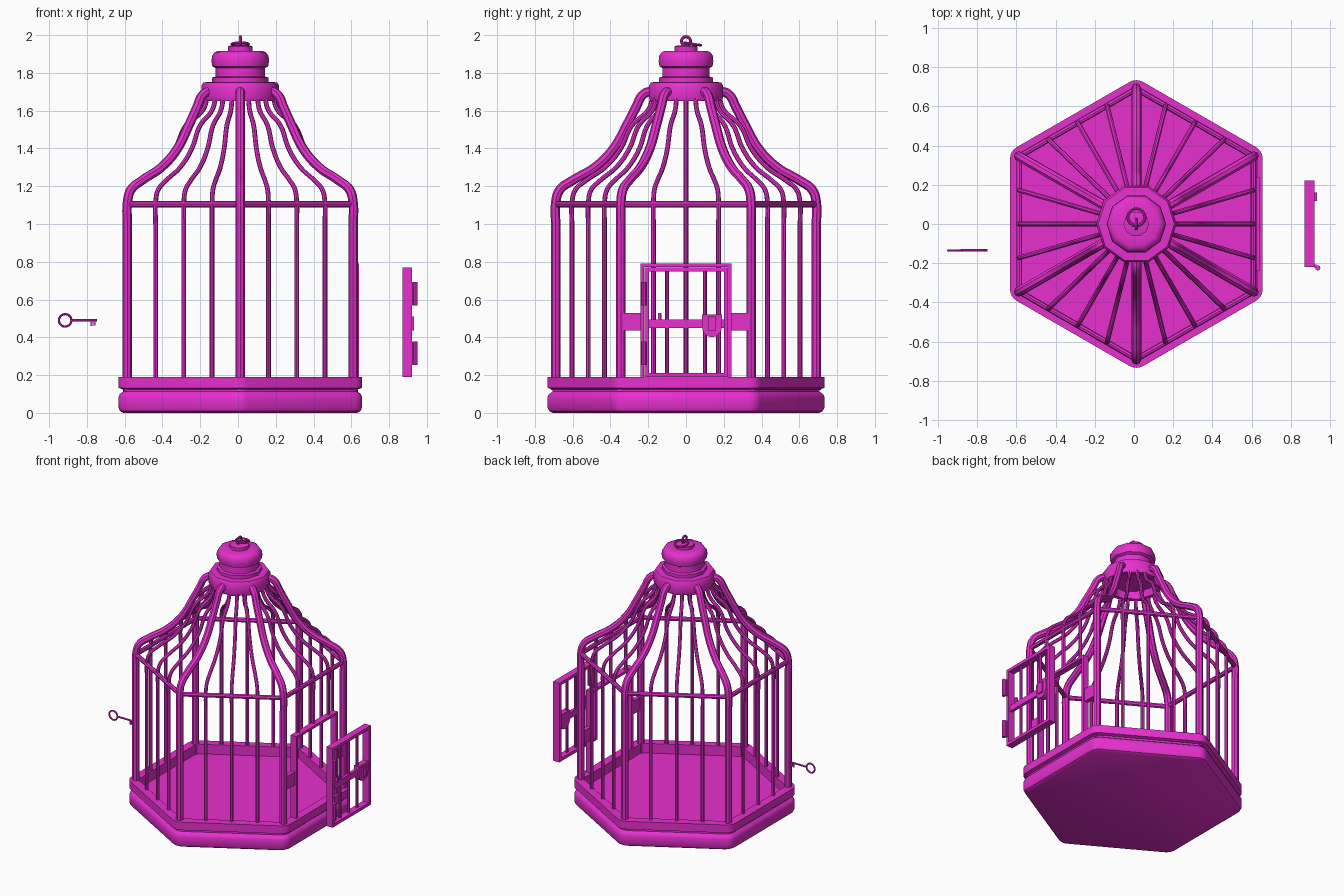
import bpy, bmesh
from math import sin, cos, pi, radians, hypot, atan2
from mathutils import Vector, Matrix

if "Cube" in bpy.data.objects:
    bpy.data.objects.remove(bpy.data.objects["Cube"])

CX = 0.012          # cage axis
R = 0.69            # corner post radius
C30 = cos(pi / 6)
mat = bpy.data.materials.new("magenta_paint")
mat.diffuse_color = (0.8, 0.03, 0.62, 1)
mat.use_nodes = True
mat.node_tree.nodes["Principled BSDF"].inputs["Base Color"].default_value = mat.diffuse_color


def finish(ob, angle=35):
    ob.data.materials.clear()
    ob.data.materials.append(mat)
    bpy.ops.object.select_all(action='DESELECT')
    ob.select_set(True)
    bpy.context.view_layer.objects.active = ob
    if ob.type == 'CURVE':
        bpy.ops.object.convert(target='MESH')
    bpy.ops.object.shade_smooth_by_angle(angle=radians(angle))
    return ob


def from_bm(name, bm, angle=35):
    bmesh.ops.recalc_face_normals(bm, faces=bm.faces)
    me = bpy.data.meshes.new(name)
    bm.to_mesh(me)
    bm.free()
    ob = bpy.data.objects.new(name, me)
    bpy.context.collection.objects.link(ob)
    return finish(ob, angle)


def tubes(name, paths, r, closed=False, smooth=True):
    cu = bpy.data.curves.new(name, 'CURVE')
    cu.dimensions = '3D'
    cu.bevel_depth = r
    cu.bevel_resolution = 2
    cu.resolution_u = 5
    cu.use_fill_caps = True
    for pts in paths:
        if smooth:
            sp = cu.splines.new('BEZIER')
            sp.bezier_points.add(len(pts) - 1)
            for b, p in zip(sp.bezier_points, pts):
                b.co = p
                b.handle_left_type = b.handle_right_type = 'AUTO'
        else:
            sp = cu.splines.new('POLY')
            sp.points.add(len(pts) - 1)
            for b, p in zip(sp.points, pts):
                b.co = (*p, 1)
        sp.use_cyclic_u = closed
    ob = bpy.data.objects.new(name, cu)
    bpy.context.collection.objects.link(ob)
    return finish(ob)


def boxes(name, spans):
    bm = bmesh.new()
    for x0, x1, y0, y1, z0, z1 in spans:
        m = Matrix.Translation(((x0 + x1) / 2, (y0 + y1) / 2, (z0 + z1) / 2))
        bmesh.ops.create_cube(bm, size=1, matrix=m @ Matrix.Diagonal((x1 - x0, y1 - y0, z1 - z0, 1)))
    return from_bm(name, bm)


def loft(name, rings, angle=35):
    bm = bmesh.new()
    loops = [[bm.verts.new(p) for p in ring] for ring in rings]
    n = len(loops[0])
    for a, b in zip(loops, loops[1:]):
        for i in range(n):
            bm.faces.new((a[i], a[(i + 1) % n], b[(i + 1) % n], b[i]))
    bm.faces.new(loops[0])
    bm.faces.new(loops[-1])
    return from_bm(name, bm, angle)


def hex_ring(a, z, c):
    # hexagon of apothem a with corners rounded by radius c
    pts = []
    for k in range(6):
        t = radians(30 + 60 * k)
        q = (a - c) / C30
        for j in range(5):
            s = t + radians(-30 + 15 * j)
            pts.append((CX + q * cos(t) + c * cos(s), q * sin(t) + c * sin(s), z))
    return pts


def circle(r, z, n):
    return [(CX + r * cos(2 * pi * i / n), r * sin(2 * pi * i / n), z) for i in range(n)]


# hexagonal base tray with groove and recessed floor
outer = [(.62, 0), (.637, .01), (.645, .03), (.645, .082), (.638, .1), (.622, .112),
         (.622, .125), (.645, .132), (.645, .19)]
loft("base_tray", [hex_ring(a, z, .07) for a, z in outer]
     + [hex_ring(.585, .19, .02), hex_ring(.585, .12, .02)])

# bars: vertical, then an S-curve to the crown
CURVE = [(1, 1.0), (1, 1.11), (.96, 1.18), (.83, 1.23), (.6, 1.30), (.41, 1.40), (.28, 1.52)]


def bar(x, y, tail, z0=.12, rt=.17):
    r0, t = hypot(x, y), atan2(y, x)
    path = [(1, z0)] + CURVE + tail
    return [(CX + (rt + f * (r0 - rt)) * cos(t), (rt + f * (r0 - rt)) * sin(t), z) for f, z in path]


corners = [Vector((R * cos(radians(30 + 60 * k)), R * sin(radians(30 + 60 * k)))) for k in range(6)]
tubes("corner_posts", [bar(c.x, c.y, [(.18, 1.62), (.12, 1.68), (.05, 1.70), (-.04, 1.69)]) for c in corners], .025)
thin = []
for k in range(6):
    for f in (.25, .5, .75):
        p = corners[k].lerp(corners[(k + 1) % 6], f)
        thin.append(bar(p.x, p.y, [(.07, 1.61), (.02, 1.70)], .78 if k == 5 else .12))
tubes("thin_bars", thin, .0125)
tubes("shoulder_rail", [[(CX + c.x, c.y, 1.105) for c in corners]], .017, True, False)

# crown: hollow collar, neck, rounded cap and button
crown = [(.16, 1.70), (.17, 1.65), (.2, 1.65), (.205, 1.665), (.205, 1.735), (.195, 1.75), (.15, 1.752),
         (.15, 1.775), (.132, 1.78), (.13, 1.825), (.148, 1.835), (.152, 1.86), (.15, 1.89),
         (.135, 1.91), (.115, 1.917), (.065, 1.917), (.065, 1.94), (.05, 1.945)]
loft("crown", [circle(r, z, 10) for r, z in crown], 40)


def ring(center, r, u, v, n=16):
    u, v = Vector(u), Vector(v)
    return [Vector(center) + r * (u * cos(2 * pi * i / n) + v * sin(2 * pi * i / n)) for i in range(n)]


# hanging loop and loose ring
tubes("top_loop", [ring((CX, 0, 1.968), .024, (0, 1, 0), (0, 0, 1))], .008, True, False)
tubes("hanging_ring", [ring((CX, .035, 1.953), .044, (1, 0, 0), (0, .98, -.15))], .007, True, False)

# doorway frame and the plates tying it to the posts
boxes("doorway_frame", [(.595, .64, -.24, -.222, .17, .79), (.595, .64, .222, .24, .17, .79),
                        (.595, .64, -.222, .222, .772, .79)])
boxes("doorway_plates", [(.6, .63, s * .285 - .05, s * .285 + .05, .435, .53) for s in (-1, 1)])

# detached door
boxes("door_frame", [(.87, .92, -.22, -.197, .19, .77), (.87, .92, .2, .223, .19, .77),
                     (.87, .92, -.197, .2, .748, .77), (.87, .92, -.197, .2, .19, .212)])
tubes("door_bars", [[(.895, y, .2), (.895, y, .76)] for y in (-.1, 0, .1)], .01, smooth=False)
boxes("door_crossbar", [(.885, .907, -.2, .203, .45, .495), (.89, .91, -.148, -.135, .49, .53)])
boxes("hinge_leaves", [(.918, .932, -.222, -.207, z - .06, z + .06) for z in (.315, .63)])
tubes("hinge_pins", [[(.938, -.224, z - .062), (.938, -.224, z + .062)] for z in (.315, .63)], .0135, smooth=False)

# lock: flat-topped shield with a rounded bottom, and raised keyhole cover
outline = [(.085, .52), (.19, .52)] + [(.1375 + .0525 * cos(t), .455 + .054 * sin(t))
                                       for t in [-i * pi / 8 for i in range(9)]]
loft("lock_shield", [[(x, y, z) for y, z in outline] for x in (.88, .922)])
boxes("keyhole_cover", [(.915, .933, .117, .16, .435, .51)])

# key
KY = -.135
tubes("key_bow", [ring((-.915, KY, .49), .033, (1, 0, 0), (0, 0, 1), 20)], .006, True, False)
tubes("key_shaft", [[(-.882, KY, .49), (-.747, KY, .49)]], .0065, smooth=False)
boxes("key_teeth", [(-.782, -.77, KY - .004, KY + .004, .46, .49),
                    (-.765, -.754, KY - .004, KY + .004, .462, .49)])
